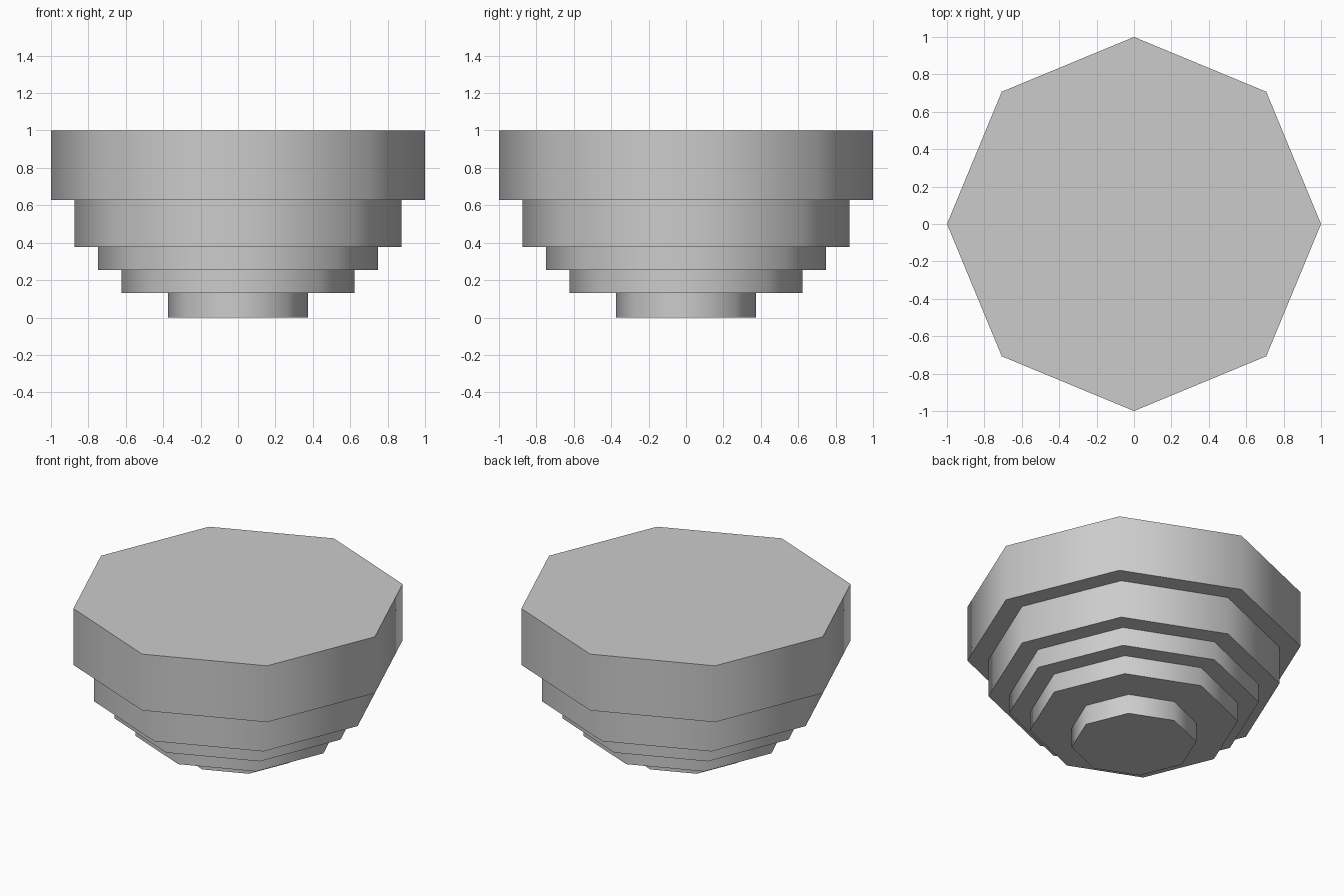
import bpy
import bmesh
from math import cos, sin, pi, radians

if "Cube" in bpy.data.objects:
    bpy.data.objects.remove(bpy.data.objects["Cube"])

SIDES = 8
# Tiers from bottom to top: (radius, bottom z, top z)
TIERS = [
    (0.374, 0.0, 0.13),
    (0.624, 0.13, 0.254),
    (0.749, 0.254, 0.377),
    (0.874, 0.377, 0.628),
    (1.0, 0.628, 1.0),
]


def add_ring(bm, radius, z):
    return [bm.verts.new((radius * cos(2 * pi * i / SIDES),
                          radius * sin(2 * pi * i / SIDES), z))
            for i in range(SIDES)]


bm = bmesh.new()
rings = [add_ring(bm, r, z) for r, z0, z1 in TIERS for z in (z0, z1)]

# Tier walls and the flat ledges between them
for low, high in zip(rings, rings[1:]):
    for i in range(SIDES):
        j = (i + 1) % SIDES
        bm.faces.new((low[i], low[j], high[j], high[i]))

# Bottom and top caps
bm.faces.new(rings[0][::-1])
bm.faces.new(rings[-1])
bmesh.ops.recalc_face_normals(bm, faces=bm.faces)

mesh = bpy.data.meshes.new("stepped_octagon_body")
bm.to_mesh(mesh)
bm.free()
body = bpy.data.objects.new("stepped_octagon_body", mesh)
bpy.context.collection.objects.link(body)

# Walls shade smoothly around, steps stay sharp
bpy.context.view_layer.objects.active = body
body.select_set(True)
bpy.ops.object.shade_smooth_by_angle(angle=radians(60))
